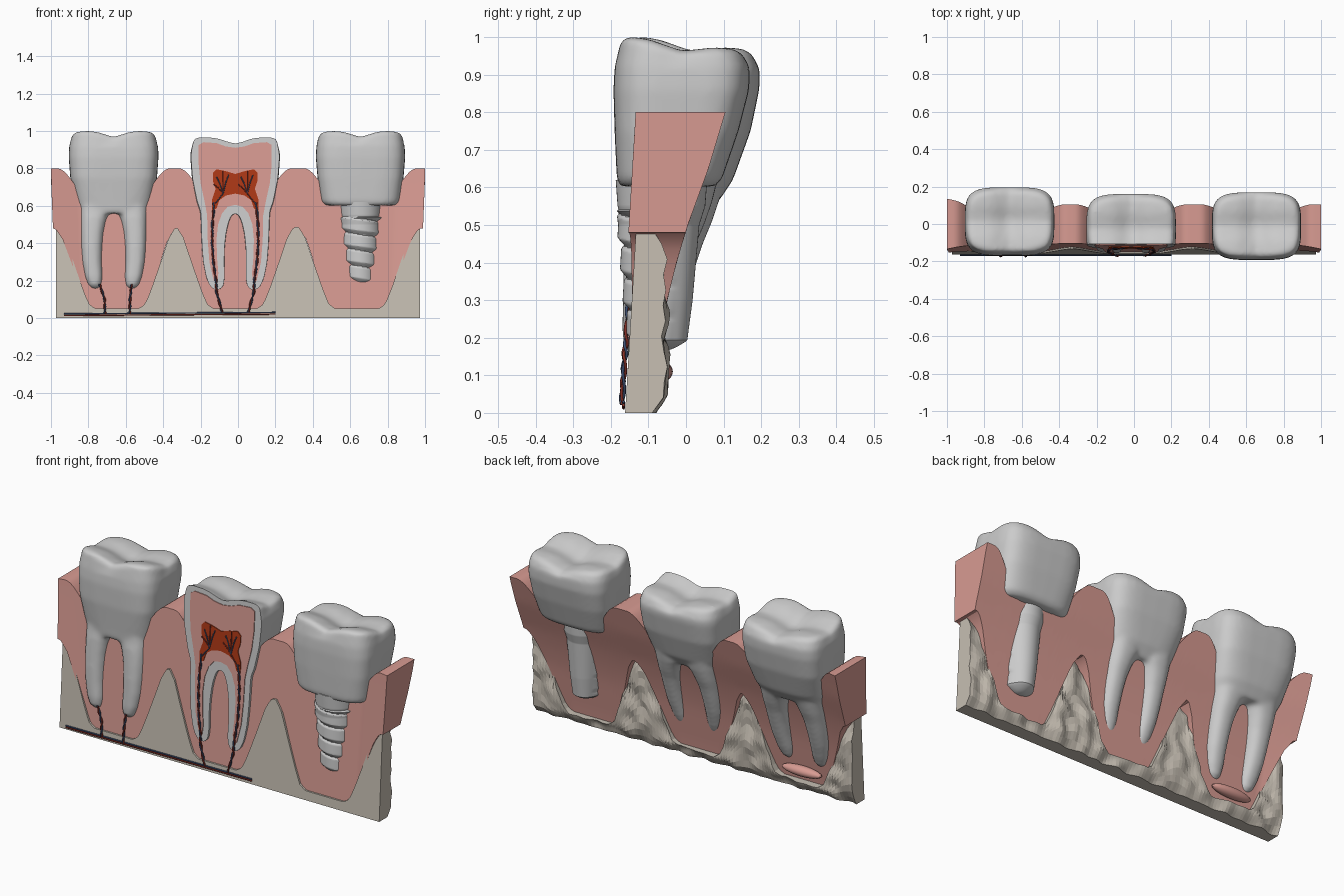
import bpy, bmesh
from math import sin, cos, pi, exp, sqrt
from mathutils import noise

if "Cube" in bpy.data.objects:
    bpy.data.objects.remove(bpy.data.objects["Cube"])
CENTRES = (-0.665, -0.015, 0.655)


def material(name, rgb):
    m = bpy.data.materials.new(name)
    m.diffuse_color = (*rgb, 1)
    m.use_nodes = True
    m.node_tree.nodes["Principled BSDF"].inputs["Base Color"].default_value = m.diffuse_color
    return m


PINK = material("gum_pink", (0.69, 0.33, 0.29))
BONE = material("bone_beige", (0.57, 0.52, 0.45))
PULP = material("pulp_red", (0.42, 0.04, 0.008))
RED = material("artery_red", (0.25, 0.03, 0.02))
BLUE = material("vein_blue", (0.05, 0.08, 0.17))


def finish(name, bm, mat=None, smooth=True):
    bmesh.ops.recalc_face_normals(bm, faces=bm.faces)
    me = bpy.data.meshes.new(name)
    bm.to_mesh(me)
    bm.free()
    ob = bpy.data.objects.new(name, me)
    bpy.context.collection.objects.link(ob)
    if mat:
        me.materials.append(mat)
    if smooth:
        shade(ob)
    return ob


def activate(ob):
    bpy.ops.object.select_all(action='DESELECT')
    ob.select_set(True)
    bpy.context.view_layer.objects.active = ob


def shade(ob):
    activate(ob)
    bpy.ops.object.shade_smooth_by_angle()


def loft(bm, rings):
    vs = [[bm.verts.new(p) for p in r] for r in rings]
    n = len(vs[0])
    for a, b in zip(vs, vs[1:]):
        for i in range(n):
            bm.faces.new((a[i], a[(i + 1) % n], b[(i + 1) % n], b[i]))
    bm.faces.new(vs[0])
    bm.faces.new(vs[-1])


def lerp(table, x):
    for (x0, y0), (x1, y1) in zip(table, table[1:]):
        if x <= x1:
            t = max(0, (x - x0) / (x1 - x0))
            return y0 + (y1 - y0) * t
    return table[-1][1]


def cut_y(z):
    # the whole front face leans back slightly
    return -0.164 + 0.06 * z


def oval(cx, z, hw, yf, yb, e):
    # superellipse ring between a front and a back depth
    out = []
    for i in range(40):
        c, s = cos(2 * pi * i / 40), sin(2 * pi * i / 40)
        out.append((cx + hw * abs(c) ** (2 / e) * (1 if c > 0 else -1),
                    (yf + yb) / 2 + (yb - yf) / 2 * abs(s) ** (2 / e) * (1 if s > 0 else -1), z))
    return out


def crown(bm, cx, sections, top, yf, yb):
    # walls, then a cusped chewing surface made of shrinking rings
    rings = [oval(cx, *s) for s in sections]
    ym = (yf + yb) / 2
    for k in (1, 0.9, 0.75, 0.6, 0.45, 0.3, 0.15, 0.02):
        r = oval(cx, 0, 0.225 * k, ym + (yf - ym) * k, ym + (yb - ym) * k, 4)
        rings.append([(x, y, top - 0.01 * (k == 1) - 0.12 * (y - yf) + 0.005
                       - 0.034 * exp(-((x - cx) / 0.07) ** 2)
                       - 0.022 * exp(-((y - ym) / 0.06) ** 2)) for x, y, _ in r])
    loft(bm, rings)


def fuse(ob, voxel=0.011):
    activate(ob)
    m = ob.modifiers.new("fuse", 'REMESH')
    m.mode, m.voxel_size = 'VOXEL', voxel
    s = ob.modifiers.new("soften", 'SMOOTH')
    s.factor, s.iterations = 0.5, 7
    for mod in ("fuse", "soften"):
        bpy.ops.object.modifier_apply(modifier=mod)
    shade(ob)


def molar(name, cx, df, db, top):
    bm = bmesh.new()
    crown(bm, cx, [(0.56, 0.188, -0.15 + df, 0.085 + db, 3), (0.62, 0.21, -0.155 + df, 0.125 + db, 3.2),
                   (0.75, 0.232, -0.168 + df, 0.172 + db, 4), (0.86, 0.24, -0.17 + df, 0.195 + db, 4),
                   (top - 0.085, 0.238, -0.165 + df, 0.197 + db, 4)], top, -0.15 + df, 0.18 + db)
    for s in (-1, 1):
        # roots flare together at the top to form an arch
        roots = [(0.66, .1, .095, -.14, .11), (0.57, .096, .096, -.15, .09), (0.54, .104, .084, -.155, .08),
                 (0.505, .11, .076, -.158, .068), (0.45, .115, .068, -.162, .045), (0.38, .117, .062, -.166, .022),
                 (0.3, .115, .057, -.168, -.005), (0.22, .106, .05, -.17, -.035), (0.175, .1, .038, -.165, -.055),
                 (0.152, .097, .018, -.14, -.08)]
        loft(bm, [oval(cx + s * o, z, h, f + df, b + db * 0.5, 2.6) for z, o, h, f, b in roots])
    ob = finish(name, bm, smooth=False)
    fuse(ob)
    return ob


# whole molar and sectioned molar
molar("whole_molar", CENTRES[0], 0, 0, 1.0)
cut = molar("sectioned_molar", CENTRES[1], -0.045, -0.035, 0.975)
bm = bmesh.new()
bm.from_mesh(cut.data)
bmesh.ops.bisect_plane(bm, geom=bm.verts[:] + bm.edges[:] + bm.faces[:], plane_co=(0, cut_y(0), 0),
                       plane_no=(0, -1, 0.06), clear_outer=True)
bmesh.ops.holes_fill(bm, edges=[e for e in bm.edges if e.is_boundary], sides=0)
bm.to_mesh(cut.data)
bm.free()
shade(cut)

# implant crown
CX = CENTRES[2]
bm = bmesh.new()
crown(bm, CX, [(0.602, 0.19, -0.175, 0.075, 3.5), (0.62, 0.212, -0.184, 0.095, 3.5), (0.75, 0.23, -0.19, 0.14, 4),
               (0.86, 0.239, -0.193, 0.168, 4), (0.92, 0.236, -0.19, 0.17, 4)], 1.0, -0.175, 0.155)
fuse(finish("implant_crown", bm, smooth=False))

# implant screw, thread fading out towards the back
bm = bmesh.new()
rings = []
for j in range(111):
    z = 0.165 + 0.455 * j / 110
    base = lerp([(0.165, 0.064), (0.3, 0.08), (0.5, 0.096), (0.55, 0.11), (0.62, 0.115)], z)
    base *= sqrt(min(1, (z - 0.163) / 0.03))
    ring = []
    for i in range(56):
        a = 2 * pi * i / 56 + pi / 2
        f = (z / 0.085 + a / (2 * pi)) % 1
        fade = min(1, max(0, 0.6 - 1.2 * sin(a))) * (0.17 < z < 0.54)
        r = base + 0.02 * fade * (min(1, f * 4) * (1 - 0.6 * f) if f < 0.9 else 0.46 * (1 - f) * 10)
        ring.append((CX + r * cos(a), -0.072 + (1.12 if sin(a) > 0 else 1) * r * sin(a), z))
    rings.append(ring)
loft(bm, rings)
finish("implant_screw", bm)


# gum and jaw bone: wavy slabs swept along x
def gap(x):
    return min(abs(x - c) for c in CENTRES)


def bone_top(x):
    return lerp([(0.12, 0.05), (0.155, 0.075), (0.19, 0.16), (0.24, 0.3), (0.285, 0.43), (0.32, 0.485), (0.34, 0.49)], gap(x))


def gum_top(x):
    t = min(1, max(0, (gap(x) - 0.1) / 0.2))
    return 0.6 + 0.2 * t * t * (3 - 2 * t)


def slab(name, low, high, front, back, rough, width, flare, mat):
    rings, rows = [], 12
    for i in range(121):
        x = -1 + i / 60
        zs = [low(x) + (high(x) - low(x)) * j / rows for j in range(rows + 1)]
        pts = [(width(z) * x, front(z) - flare * max(0, abs(x) - 0.85) / 0.15, z) for z in zs]
        pts += [(width(z) * x, back(z) + flare * max(0, -x - 0.85) / 0.15
                 + rough * noise.noise((x * 13, 0, z * 13)), z) for z in reversed(zs)]
        rings.append(pts)
    bm = bmesh.new()
    loft(bm, rings)
    return finish(name, bm, mat, rough == 0)


slab("gum", lambda x: bone_top(x) - 0.01, gum_top, lambda z: cut_y(z) + 0.012,
     lambda z: lerp([(0.05, -0.095), (0.3, -0.05), (0.4, -0.025), (0.5, 0.005), (0.65, 0.06), (0.8, 0.105)], z),
     0, lambda z: 0.97 + 0.03 * min(1, z / 0.75), 0.03, PINK)
slab("jaw_bone", lambda x: 0.0, bone_top, lambda z: cut_y(z) + 0.002,
     lambda z: lerp([(0, -0.09), (0.05, -0.06), (0.15, -0.055), (0.42, -0.058), (0.5, -0.085)], z),
     0.022, lambda z: 0.972, 0, BONE)

# small gum fold behind the whole molar
bm = bmesh.new()
bmesh.ops.create_uvsphere(bm, u_segments=24, v_segments=12, radius=1)
for v in bm.verts:
    v.co = (-0.66 + 0.12 * v.co.x, -0.065 + 0.03 * v.co.y, 0.11 + 0.027 * v.co.z)
finish("gum_fold", bm, PINK)


# dentine and pulp as plates on the cut face
def plate(name, half, y0, y1, mat):
    pts = half + [(-x, z) for x, z in reversed(half) if x > 0]
    bm = bmesh.new()
    vs = [[bm.verts.new((CENTRES[1] + x, cut_y(z) + y, z)) for x, z in pts] for y in (y0, y1)]
    n = len(pts)
    for i in range(n):
        bm.faces.new((vs[0][i], vs[0][(i + 1) % n], vs[1][(i + 1) % n], vs[1][i]))
    bm.faces.new(vs[0])
    bm.faces.new(vs[1])
    finish(name, bm, mat)


plate("dentine", [(0, .91), (.05, .917), (.1, .935), (.17, .94), (.195, .925), (.195, .82), (.185, .72), (.165, .63),
                  (.15, .55), (.147, .42), (.138, .3), (.115, .2), (.095, .19), (.09, .24), (.097, .32),
                  (.1, .42), (.092, .5), (.07, .56), (.04, .595), (0, .605)], 0.005, -0.004, PINK)
plate("pulp", [(0, .77), (.05, .785), (.1, .795), (.12, .775), (.118, .73), (.105, .69), (.125, .63), (.124, .575),
               (.1, .585), (.085, .63), (.05, .655), (0, .665)], 0.005, -0.008, PULP)


# blood vessels: smooth tubes, usually twisted in pairs
def tube(name, pts, r, mat):
    cu = bpy.data.curves.new(name, 'CURVE')
    cu.dimensions, cu.bevel_depth, cu.bevel_resolution, cu.use_fill_caps = '3D', r, 1, True
    sp = cu.splines.new('POLY')
    sp.points.add(len(pts) - 1)
    for p, q in zip(sp.points, pts):
        p.co = (*q, 1)
    ob = bpy.data.objects.new(name, cu)
    bpy.context.collection.objects.link(ob)
    cu.materials.append(mat)
    activate(ob)
    bpy.ops.object.convert(target='MESH')


def pair(name, path, dy, r, turns):
    for mat, ph, tag in ((RED, 0, "artery"), (BLUE, pi, "vein")):
        pts, n = [], 10 * (len(path) - 1)
        for k in range(n + 1):
            i = min(k // 10, len(path) - 2)
            t = k / 10 - i
            (x0, z0), (x1, z1) = path[i], path[i + 1]
            a, z = 2 * pi * turns * k / n + ph, z0 + (z1 - z0) * t
            pts.append((x0 + (x1 - x0) * t + 0.004 * cos(a), cut_y(z) + dy + 0.004 * sin(a), z))
        tube(name + "_" + tag, pts, r, mat)


c = CENTRES[1]
for s, side in ((-1, "left"), (1, "right")):
    pair("canal_" + side, [(c + s * .112, .62), (c + s * .122, .5), (c + s * .123, .4), (c + s * .117, .3),
                           (c + s * .102, .2), (c + s * .1, .14), (c + s * .07, .03)], -0.007, 0.004, 6)
    pair("root_feed_" + side, [(-0.645 + s * .066, .022), (-0.645 + s * .068, .1), (-0.655 + s * .085, .18)], -0.009, 0.004, 2)
    # branching twigs inside the pulp
    for k, (dx, dz) in enumerate(((-.035, .09), (0, .12), (.03, .1), (-.05, .05))):
        x = c + s * 0.065
        tube("pulp_twig_%s_%d" % (side, k), [(px, cut_y(pz) - 0.01, pz) for px, pz in (
            (c + s * .108, .61), (x, .665), (x + dx * .5, .665 + dz * .6), (x + dx, .665 + dz))], 0.003, (BLUE, RED)[k % 2])
for mat, z, tag in ((RED, .017, "artery"), (BLUE, .026, "vein")):
    tube("main_" + tag, [(-.93, -.166, z - .004), (-.4, -.166, z), (.2, -.166, z + .004)], 0.004, mat)
